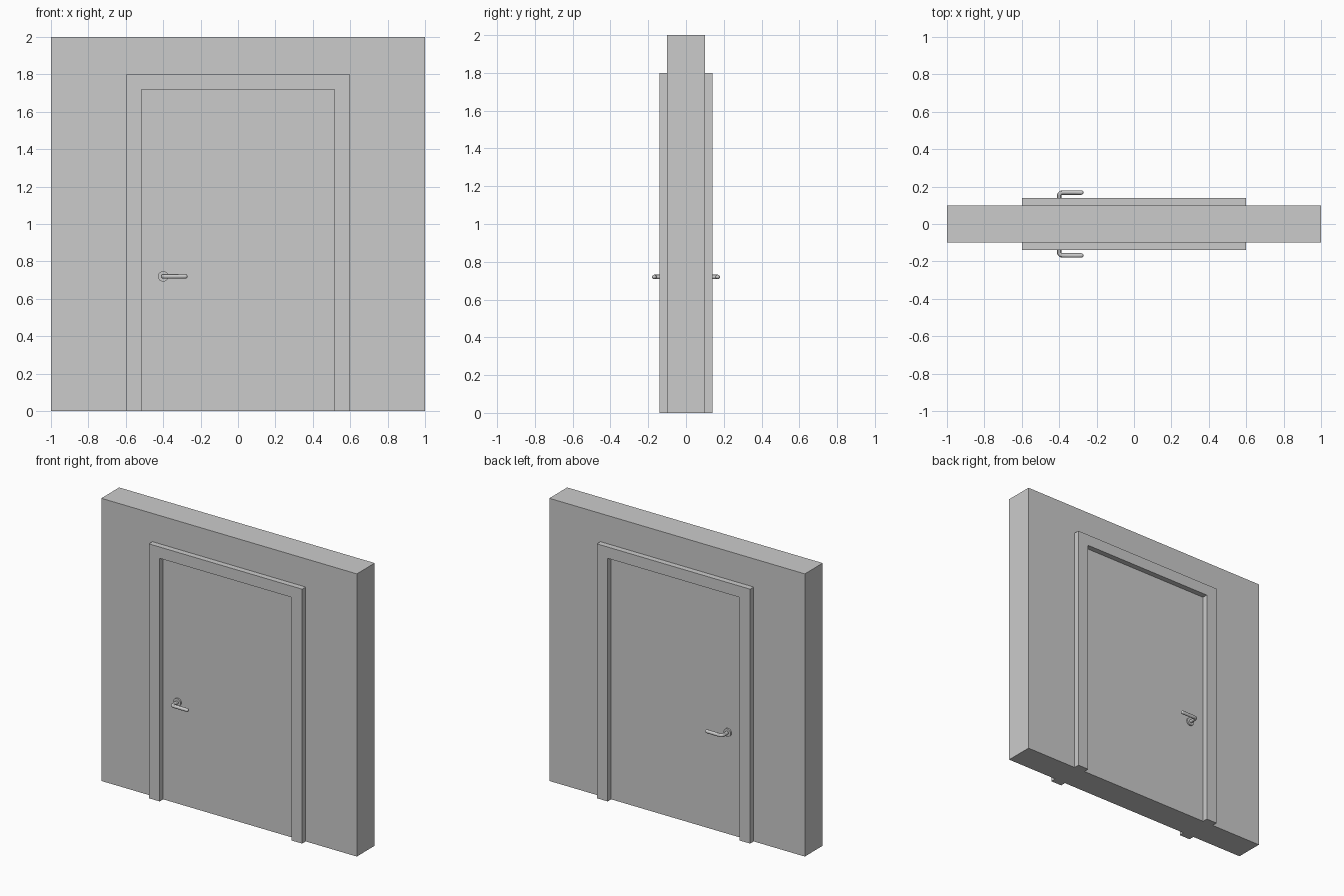
import bpy, bmesh, math
from mathutils import Matrix

if "Cube" in bpy.data.objects:
    bpy.data.objects.remove(bpy.data.objects["Cube"])


def box(name, size, centre):
    bpy.ops.mesh.primitive_cube_add(size=1)
    ob = bpy.context.object
    ob.name = name
    ob.data.transform(Matrix.Translation(centre) @ Matrix.Diagonal((*size, 1)))
    return ob


def mirror_y(ob):
    mod = ob.modifiers.new("both_sides", "MIRROR")
    mod.use_axis = (False, True, False)
    mod.use_clip = False
    mod.use_mirror_merge = False


def activate(ob):
    bpy.ops.object.select_all(action="DESELECT")
    ob.select_set(True)
    bpy.context.view_layer.objects.active = ob


# Wall and the door leaf nearly flush with it
box("wall", (2, 0.2, 2), (0, 0, 1))
box("door_leaf", (1.03, 0.202, 1.72), (0, 0, 0.86))

# Door frame: an inverted U profile extruded off the wall, both sides
profile = [(-0.6, 0), (-0.6, 1.8), (0.6, 1.8), (0.6, 0),
           (0.515, 0), (0.515, 1.72), (-0.515, 1.72), (-0.515, 0)]
bm = bmesh.new()
face = bm.faces.new([bm.verts.new((x, -0.1, z)) for x, z in profile])
ext = bmesh.ops.extrude_face_region(bm, geom=[face])
moved = [v for v in ext["geom"] if isinstance(v, bmesh.types.BMVert)]
bmesh.ops.translate(bm, verts=moved, vec=(0, -0.04, 0))
bmesh.ops.recalc_face_normals(bm, faces=bm.faces)
mesh = bpy.data.meshes.new("door_frame")
bm.to_mesh(mesh)
bm.free()
frame = bpy.data.objects.new("door_frame", mesh)
bpy.context.collection.objects.link(frame)
mirror_y(frame)

# Round plate behind the handle
HX, HZ = -0.4, 0.72
bpy.ops.mesh.primitive_cylinder_add(vertices=32, radius=0.028, depth=0.012)
plate = bpy.context.object
plate.name = "handle_plate"
plate.data.transform(Matrix.Translation((HX, -0.106, HZ)) @ Matrix.Rotation(math.pi / 2, 4, "X"))
activate(plate)
bpy.ops.object.shade_smooth_by_angle()
mirror_y(plate)

# Lever: stem, rounded elbow and arm with a rounded tip
R, BEND, Y, TIP = 0.012, 0.018, -0.168, -0.27
path = [(HX, -0.1, 1)]
for i in range(7):
    a = math.pi / 2 * i / 6
    path.append((HX + BEND * (1 - math.cos(a)), Y + BEND * (1 - math.sin(a)), 1))
for i in range(6):
    a = math.pi / 2 * i / 5
    path.append((TIP - R + R * math.sin(a), Y, max(math.cos(a), 0.05)))
curve = bpy.data.curves.new("handle_lever", "CURVE")
curve.dimensions = "3D"
curve.bevel_depth = R
curve.bevel_resolution = 4
curve.use_fill_caps = True
spline = curve.splines.new("POLY")
spline.points.add(len(path) - 1)
for p, (x, y, r) in zip(spline.points, path):
    p.co = (x, y, HZ, 1)
    p.radius = r
lever = bpy.data.objects.new("handle_lever", curve)
bpy.context.collection.objects.link(lever)
activate(lever)
bpy.ops.object.convert(target="MESH")
lever = bpy.context.object
bpy.ops.object.shade_smooth_by_angle()
mirror_y(lever)
